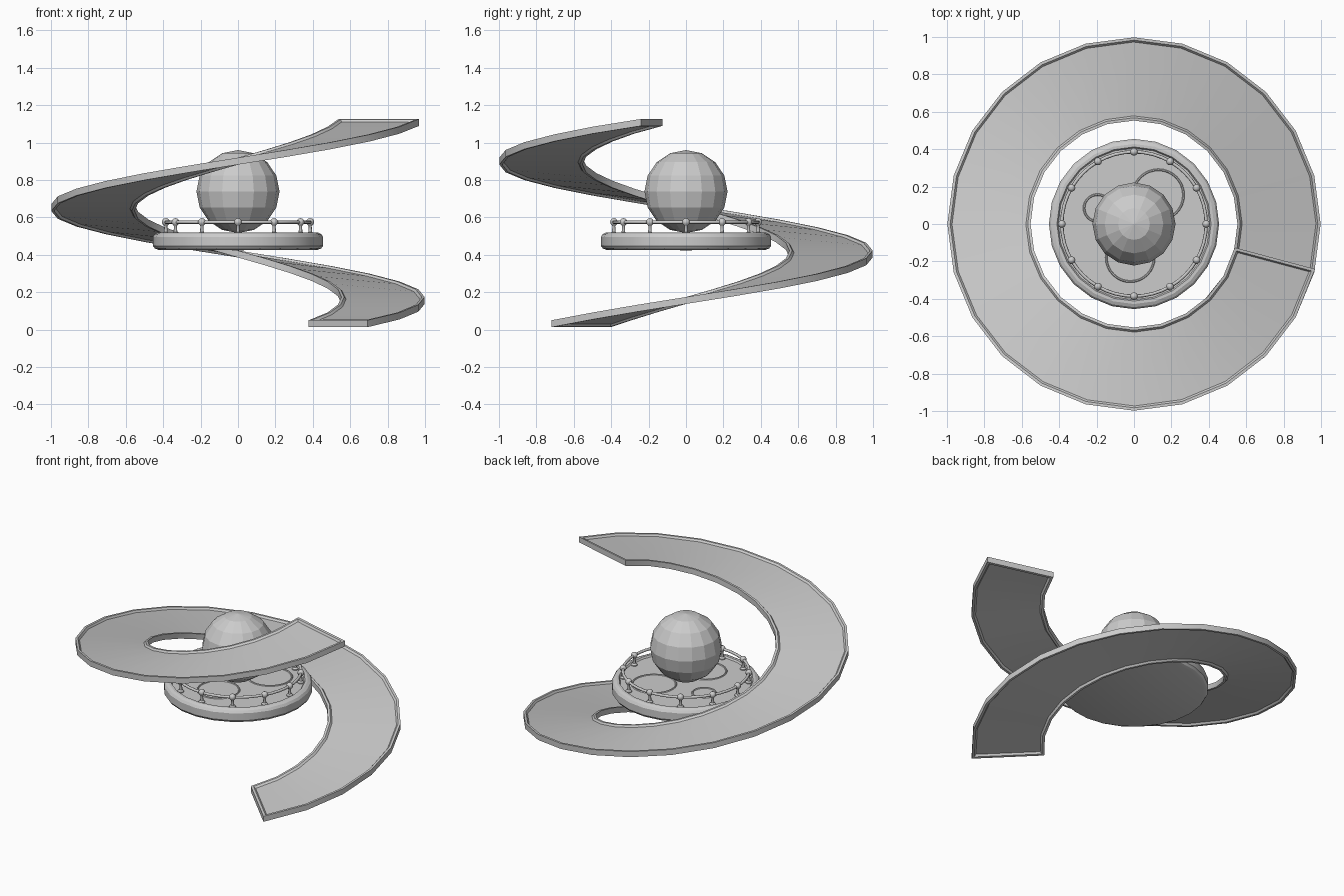
import bpy, bmesh, math
from math import sin, cos, radians, tau

if "Cube" in bpy.data.objects:
    bpy.data.objects.remove(bpy.data.objects["Cube"])


def finish(name, bm, smooth=None):
    bmesh.ops.recalc_face_normals(bm, faces=bm.faces)
    me = bpy.data.meshes.new(name)
    bm.to_mesh(me)
    bm.free()
    ob = bpy.data.objects.new(name, me)
    bpy.context.collection.objects.link(ob)
    if smooth:
        bpy.ops.object.select_all(action='DESELECT')
        ob.select_set(True)
        bpy.context.view_layer.objects.active = ob
        bpy.ops.object.shade_smooth_by_angle(angle=radians(smooth))
    return ob


def lathe(name, profile, segs, centre=(0, 0, 0), closed=False, smooth=None):
    """Revolve (radius, z) points about a vertical axis; radius 0 makes a pole."""
    bm = bmesh.new()
    cx, cy, cz = centre
    rings = []
    for r, z in profile:
        if r == 0:
            rings.append([bm.verts.new((cx, cy, cz + z))] * segs)
        else:
            rings.append([bm.verts.new((cx + r * cos(tau * i / segs),
                                        cy + r * sin(tau * i / segs), cz + z))
                          for i in range(segs)])
    pairs = list(zip(rings, rings[1:]))
    if closed:
        pairs.append((rings[-1], rings[0]))
    for a, b in pairs:
        for i in range(segs):
            j = (i + 1) % segs
            bm.faces.new(list(dict.fromkeys((a[i], a[j], b[j], b[i]))))
    return finish(name, bm, smooth)


def ring(name, radius, tube, segs, centre, sides=8):
    pts = [(radius + tube * cos(tau * k / sides), tube * sin(tau * k / sides))
           for k in range(sides)]
    return lathe(name, pts, segs, centre, closed=True, smooth=50)


# Spiral ramp: 390 degree helical slab with recessed panels above and below
STEPS, THICK = 26, 0.037
bm = bmesh.new()
rows = []
for s in range(STEPS + 1):
    z = 0.0315 + 1.076 * s / STEPS
    over = {0: -0.018, STEPS: 0.018}.get(s, 0)
    row = []
    for r, dz in ((0.553, -1), (0.998, -1), (0.998, 1), (0.553, 1)):
        a = radians(-45 + 15 * s) + over / r
        row.append(bm.verts.new((r * cos(a), r * sin(a), z + dz * THICK / 2)))
    rows.append(row)
sides = [[], [], [], []]
for p, q in zip(rows, rows[1:]):
    for k in range(4):
        m = (k + 1) % 4
        sides[k].append(bm.faces.new((p[k], p[m], q[m], q[k])))
bm.faces.new(rows[0])
bm.faces.new(rows[-1])
bmesh.ops.recalc_face_normals(bm, faces=bm.faces)
for panel in (sides[0], sides[2]):
    bmesh.ops.inset_region(bm, faces=panel, thickness=0.015, use_even_offset=True)
    bmesh.ops.inset_region(bm, faces=panel, thickness=0.010, depth=-0.012,
                           use_even_offset=True)
finish("spiral_ramp", bm, 30)

# Round platform with rounded edge and raised rim
FLOOR = 0.508
lathe("platform", [(0, 0.424), (0.425, 0.426), (0.445, 0.434), (0.455, 0.448),
                   (0.455, 0.496), (0.445, 0.511), (0.428, 0.519), (0.412, 0.519),
                   (0.405, FLOOR), (0, FLOOR)], 24, smooth=25)

# Thin circles set into the platform floor
for i, (x, y, r) in enumerate(((0.13, 0.155, 0.135), (-0.195, 0.085, 0.072),
                               (-0.02, -0.18, 0.128))):
    ring(f"floor_ring_{i + 1}", r, 0.006, 32, (x, y, FLOOR), 6)

# Faceted globe
bm = bmesh.new()
bmesh.ops.create_uvsphere(bm, u_segments=16, v_segments=8, radius=0.222)
bmesh.ops.translate(bm, verts=bm.verts, vec=(0, 0, 0.738))
finish("globe", bm)

# Railing: handrail and twelve turned posts with ball tops
ring("handrail", 0.386, 0.009, 48, (0, 0, 0.574))
post = [(0, 0), (0.020, 0), (0.020, 0.006), (0.010, 0.014), (0.008, 0.045)]
post += [(0.021 * sin(radians(t)), 0.067 - 0.021 * cos(radians(t)))
         for t in range(30, 180, 30)] + [(0, 0.088)]
for k in range(12):
    a = tau * k / 12
    lathe(f"rail_post_{k + 1}", post, 10, (0.386 * cos(a), 0.386 * sin(a), FLOOR),
          smooth=40)
